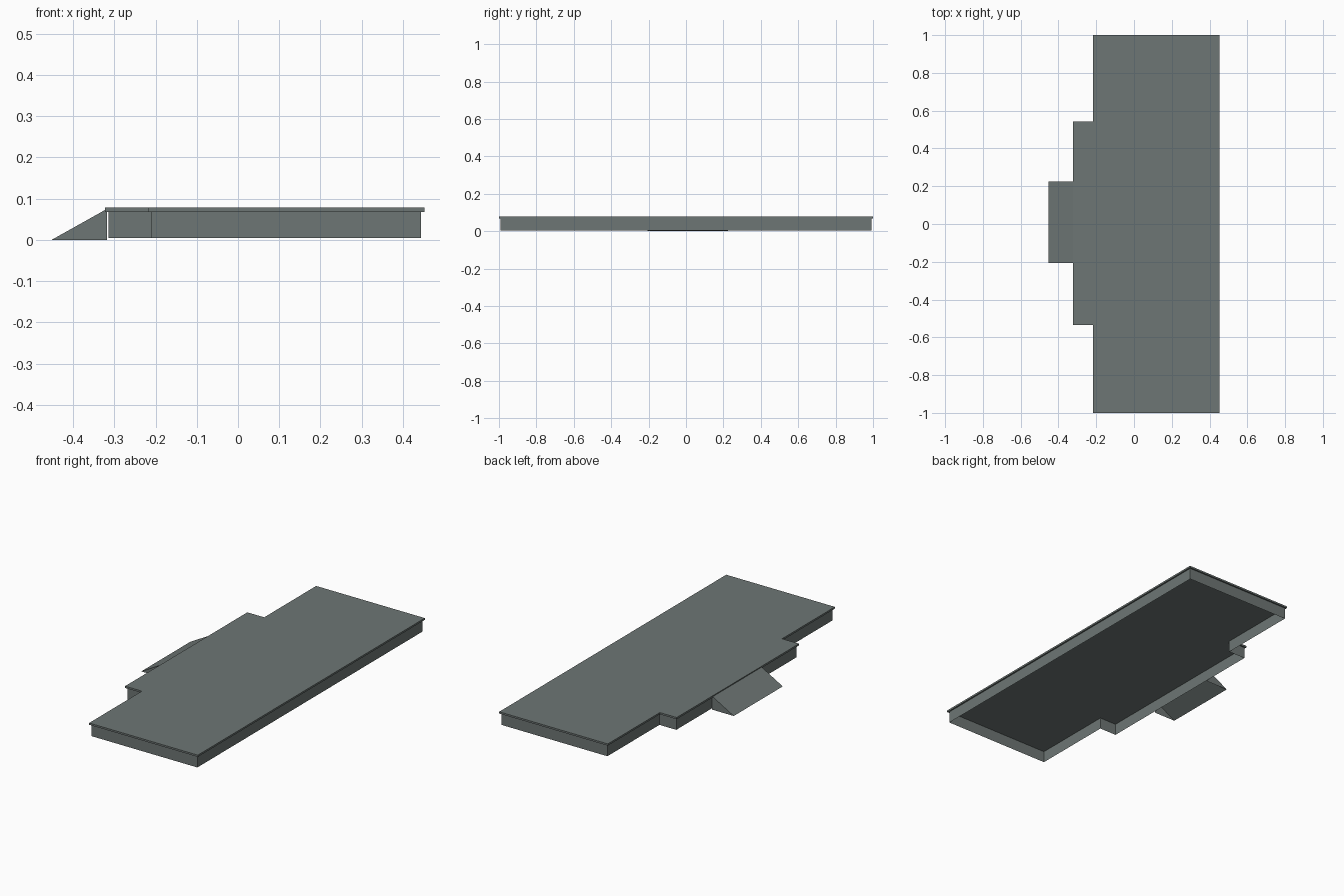
import bpy

if "Cube" in bpy.data.objects:
    bpy.data.objects.remove(bpy.data.objects["Cube"])

# Single grey-green paint
paint = bpy.data.materials.new("grey_green")
paint.diffuse_color = (0.155, 0.182, 0.176, 1.0)
paint.use_nodes = True
paint.node_tree.nodes["Principled BSDF"].inputs["Base Color"].default_value = paint.diffuse_color


def add_mesh(name, verts, faces):
    mesh = bpy.data.meshes.new(name)
    mesh.from_pydata(verts, [], faces)
    mesh.materials.append(paint)
    obj = bpy.data.objects.new(name, mesh)
    bpy.context.collection.objects.link(obj)
    return obj


def outline(d):
    """Stepped floor plan, counter-clockwise, shrunk inward by d."""
    right, left, bump = 0.452 - d, -0.218 + d, -0.322 + d
    end, low, high = 1.0 - d, -0.535 + d, 0.542 - d
    return [(right, -end), (right, end), (left, end), (left, high),
            (bump, high), (bump, low), (left, low), (left, -end)]


def extrude(name, plan, z0, z1, caps):
    n = len(plan)
    verts = [(x, y, z) for z in (z0, z1) for x, y in plan]
    faces = [(i, (i + 1) % n, (i + 1) % n + n, i + n) for i in range(n)]
    if caps:
        faces += [tuple(range(n - 1, -1, -1)), tuple(range(n, 2 * n))]
    return add_mesh(name, verts, faces)


# Deck with overhanging lip, and the thin open skirt under it
extrude("deck", outline(0.0), 0.068, 0.078, True)
extrude("skirt", outline(0.008), 0.004, 0.068, False)

# Access ramp: sloping top and two triangular cheeks, open underneath
profile = [(-0.452, 0.0), (-0.318, 0.0), (-0.318, 0.075)]
ramp_verts = [(x, y, z) for y in (-0.207, 0.225) for x, z in profile]
add_mesh("ramp", ramp_verts, [(0, 1, 2), (5, 4, 3), (0, 2, 5, 3)])
